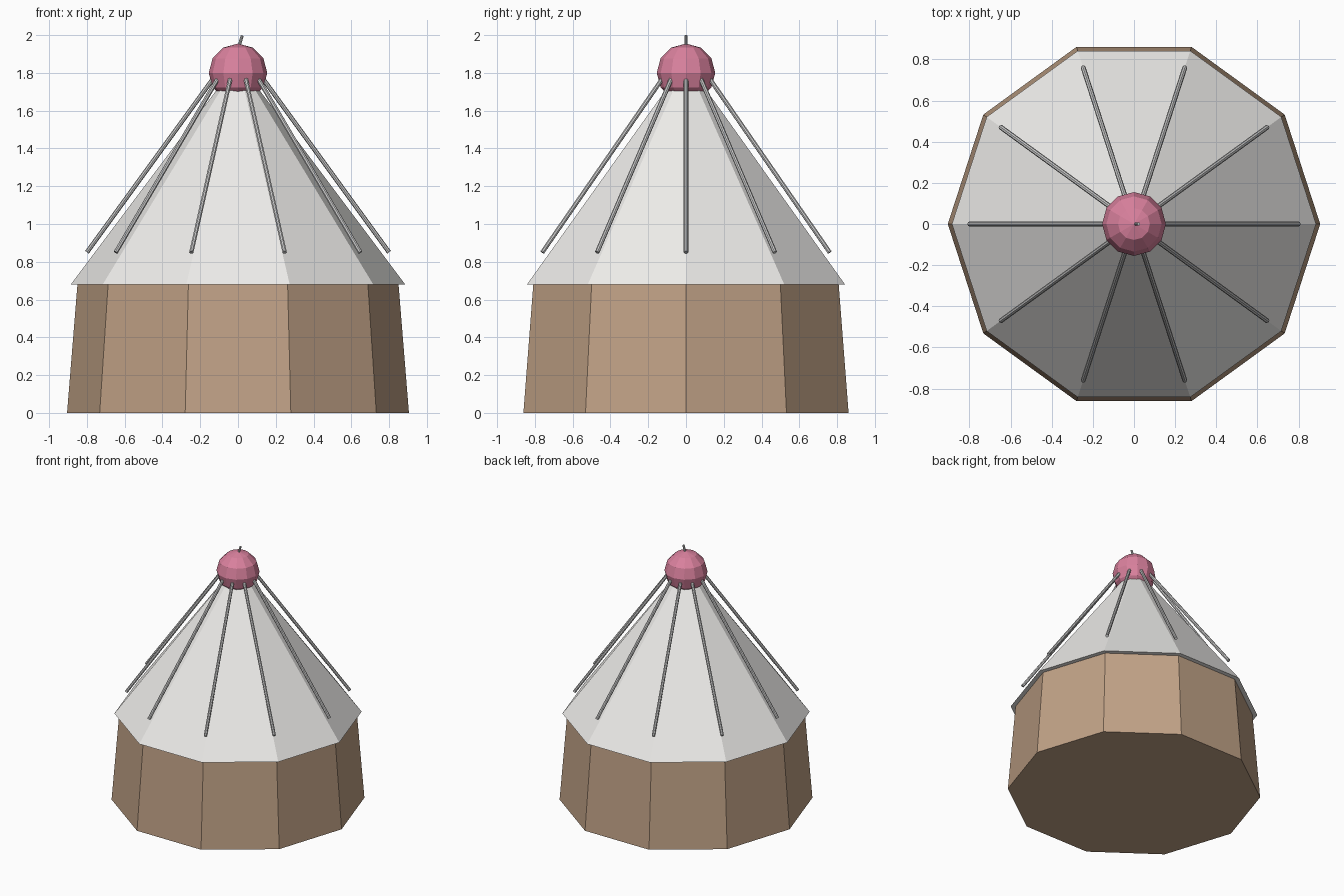
import bpy
from math import cos, sin, pi
from mathutils import Vector

if "Cube" in bpy.data.objects:
    bpy.data.objects.remove(bpy.data.objects["Cube"])

SIDES = 10


def material(name, rgb):
    mat = bpy.data.materials.new(name)
    mat.diffuse_color = (*rgb, 1)
    mat.use_nodes = True
    mat.node_tree.nodes["Principled BSDF"].inputs["Base Color"].default_value = mat.diffuse_color
    return mat


def finish(name, mat=None):
    obj = bpy.context.object
    obj.name = name
    if mat:
        obj.data.materials.append(mat)
    return obj


def frustum(name, r1, r2, z1, z2, mat):
    # rotated so that one corner points along +x
    bpy.ops.mesh.primitive_cone_add(vertices=SIDES, radius1=r1, radius2=r2, depth=z2 - z1,
                                    location=(0, 0, (z1 + z2) / 2), rotation=(0, 0, pi / 2))
    return finish(name, mat)


def rod(name, a, b, radius, mat=None):
    a, b = Vector(a), Vector(b)
    bpy.ops.mesh.primitive_cylinder_add(vertices=8, radius=radius, depth=(b - a).length,
                                        location=(a + b) / 2)
    obj = finish(name, mat)
    obj.rotation_euler = (b - a).to_track_quat('Z', 'Y').to_euler()
    return obj


brown = material("brown", (0.53, 0.36, 0.24))
white = material("white", (0.85, 0.84, 0.82))
pink = material("pink", (0.70, 0.22, 0.34))

# Tapered ten-sided cup and the overhanging cone on top
for part in (("cup", 0.905, 0.85, 0, 0.68, brown),
             ("icing_cone", 0.885, 0, 0.68, 1.86, white)):
    obj = frustum(*part)
    obj.rotation_euler.z = pi / SIDES if SIDES % 4 == 2 else 0

# Cherry
bpy.ops.mesh.primitive_uv_sphere_add(segments=12, ring_count=6, radius=0.155,
                                     location=(0, 0, 1.8))
finish("cherry", pink)

# Tilted cherry stem
rod("cherry_stem", (-0.005, 0, 1.91), (0.023, 0, 1.998), 0.008)

# Ten thin rods sloping down above the cone's edges
for i in range(SIDES):
    a = 2 * pi * i / SIDES
    c, s = cos(a), sin(a)
    rod(f"sprinkle_rod_{i + 1}", (0.8 * c, 0.8 * s, 0.85), (0.135 * c, 0.135 * s, 1.765), 0.012)
